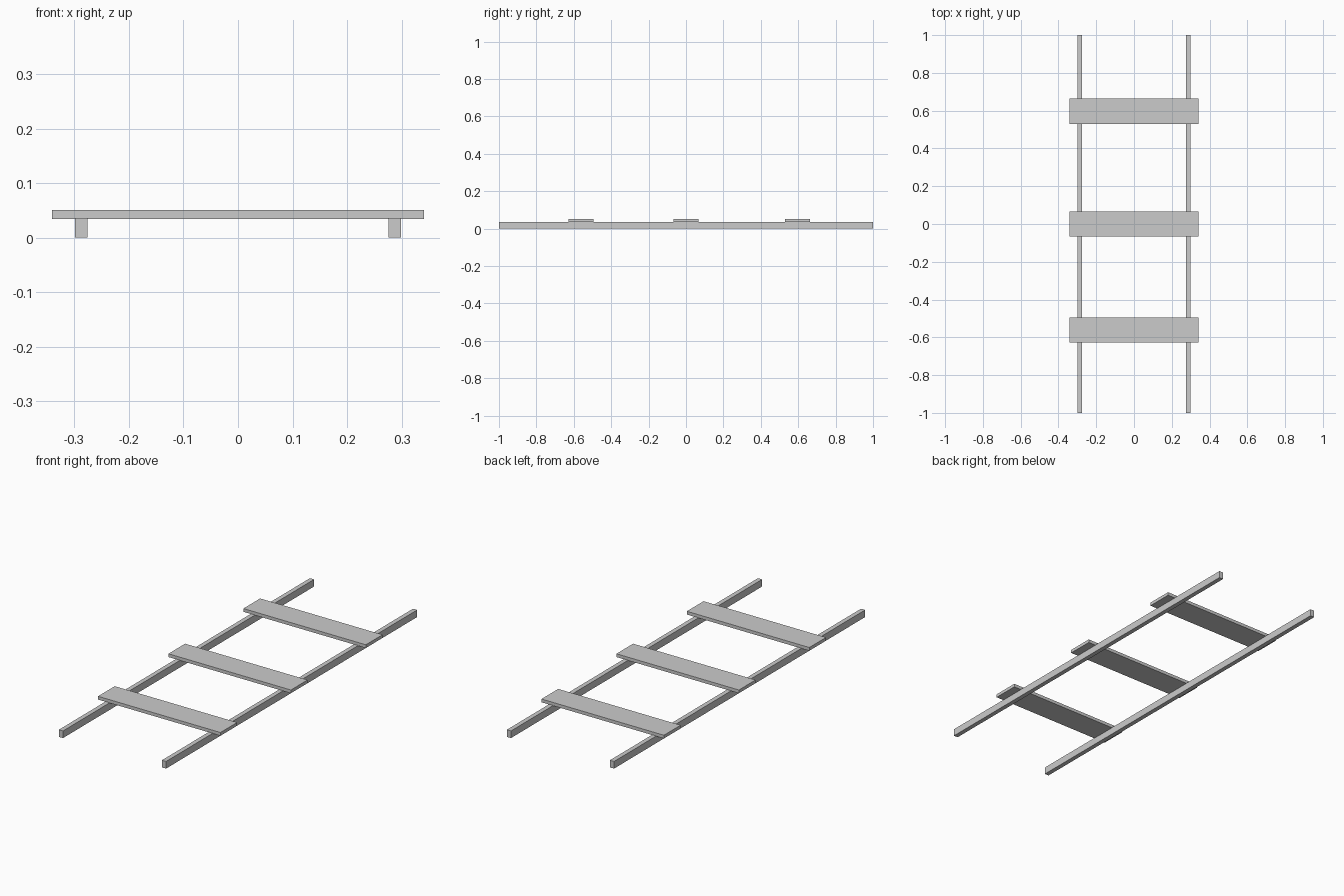
import bpy

if "Cube" in bpy.data.objects:
    bpy.data.objects.remove(bpy.data.objects["Cube"])


def box(name, lo, hi):
    """Axis-aligned box from its low and high corners."""
    bpy.ops.mesh.primitive_cube_add(size=1, location=[(a + b) / 2 for a, b in zip(lo, hi)])
    ob = bpy.context.object
    ob.name = name
    ob.scale = [b - a for a, b in zip(lo, hi)]
    bpy.ops.object.transform_apply(location=False, rotation=False, scale=True)
    return ob


# Two long side rails
RAIL_X, RAIL_W, RAIL_H = 0.2875, 0.023, 0.036
for side, s in (("left", -1), ("right", 1)):
    x = s * RAIL_X
    box(f"{side}_rail", (x - RAIL_W / 2, -1, 0), (x + RAIL_W / 2, 1, RAIL_H))

# Three flat cross planks, slightly let into the rails
PLANK_X, PLANK_D = 0.3415, 0.133
for name, y in (("front", -0.561), ("middle", 0.0), ("back", 0.597)):
    box(f"{name}_plank", (-PLANK_X, y - PLANK_D / 2, 0.0345), (PLANK_X, y + PLANK_D / 2, 0.051))
